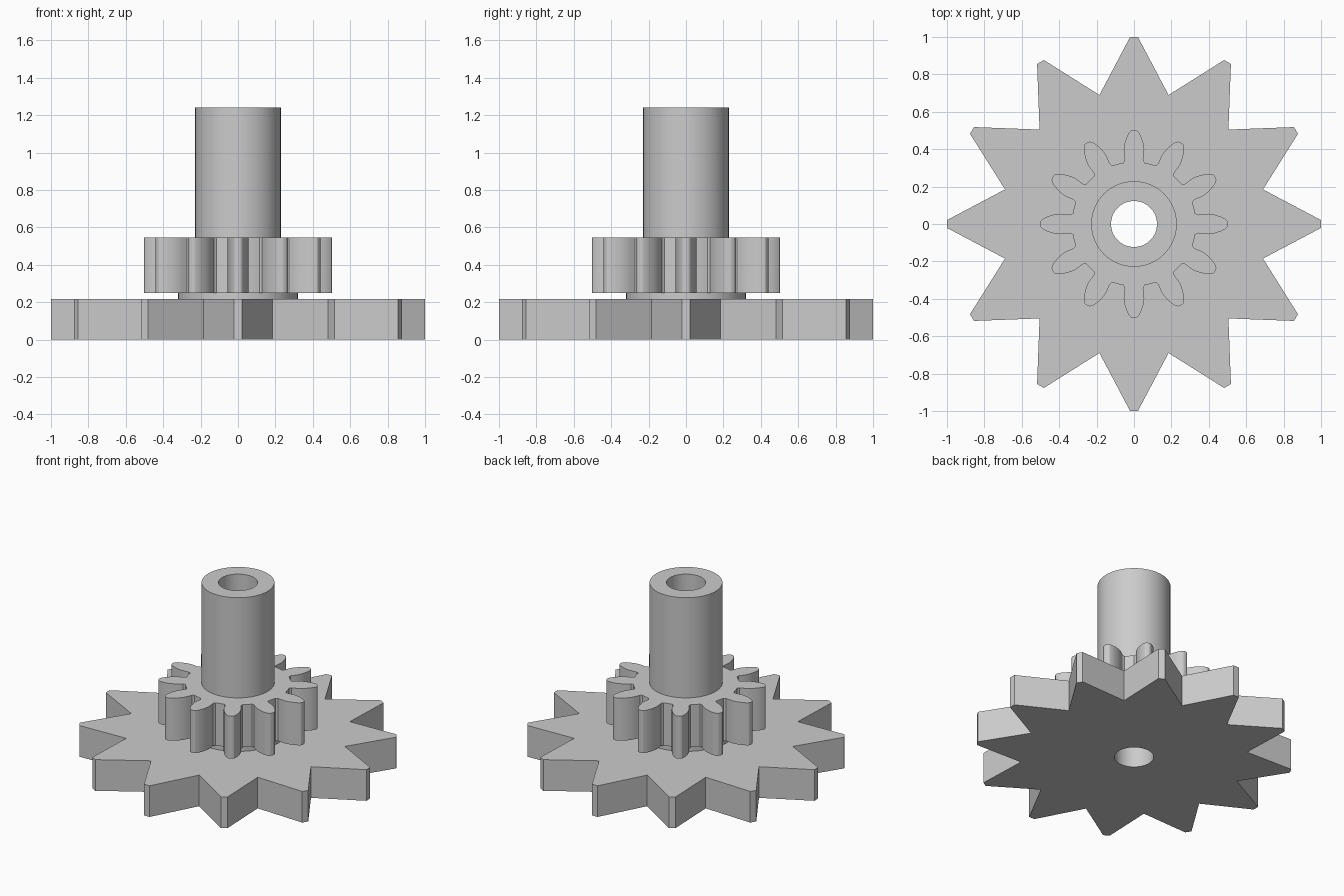
import bpy
import bmesh
from math import cos, sin, pi, atan2, hypot
from mathutils import Vector

cube = bpy.data.objects.get("Cube")
if cube:
    bpy.data.objects.remove(cube, do_unlink=True)

TEETH = 12
BORE = 0.123

grey = bpy.data.materials.new("plain_grey")
grey.use_nodes = True
grey.diffuse_color = (0.6, 0.6, 0.6, 1)
grey.node_tree.nodes["Principled BSDF"].inputs["Base Color"].default_value = (0.6, 0.6, 0.6, 1)


def circle(radius, count=64):
    return [(radius * cos(2 * pi * i / count), radius * sin(2 * pi * i / count))
            for i in range(count)]


def toothed(flank, root):
    """Repeat one symmetric tooth, given as (height, half width), around a circle."""
    half = [(hypot(h, w), atan2(w, h)) for h, w in flank]
    tooth = [(r, -a) for r, a in half] + [(r, a) for r, a in reversed(half)] + root
    return [(r * cos(a + 2 * pi * k / TEETH), r * sin(a + 2 * pi * k / TEETH))
            for k in range(TEETH) for r, a in tooth]


def bored_part(name, outline, bottom, top):
    """Extrude an outline with the central bore left open."""
    bm = bmesh.new()
    edges = []
    for loop in (outline, circle(BORE)):
        verts = [bm.verts.new((x, y, bottom)) for x, y in loop]
        edges += [bm.edges.new((v, verts[i - 1])) for i, v in enumerate(verts)]
    bmesh.ops.triangle_fill(bm, edges=edges, use_beauty=True)
    geom = bmesh.ops.extrude_face_region(bm, geom=bm.faces[:], use_keep_orig=True)["geom"]
    bmesh.ops.translate(bm, vec=Vector((0, 0, top - bottom)),
                        verts=[g for g in geom if isinstance(g, bmesh.types.BMVert)])
    bmesh.ops.recalc_face_normals(bm, faces=bm.faces[:])
    mesh = bpy.data.meshes.new(name)
    bm.to_mesh(mesh)
    bm.free()
    mesh.materials.append(grey)
    obj = bpy.data.objects.new(name, mesh)
    bpy.context.collection.objects.link(obj)
    bpy.ops.object.select_all(action='DESELECT')
    obj.select_set(True)
    bpy.context.view_layer.objects.active = obj
    bpy.ops.object.shade_smooth_by_angle(angle=pi / 9)


# Large wheel with pointed, slightly blunted teeth
star = toothed([(1.0, 0.021)], [(0.714, pi / TEETH)])
bored_part("star_wheel", star, 0, 0.216)

# Spacer collar under the small gear
bored_part("collar", circle(0.32), 0.216, 0.25)

# Small gear with rounded, slightly undercut teeth
flank = [(0.342, 0.049), (0.37, 0.053), (0.4, 0.055), (0.43, 0.05),
         (0.46, 0.041), (0.485, 0.029), (0.498, 0.018), (0.502, 0.008)]
valley = [(0.332, pi / TEETH + d) for d in (-0.09, -0.045, 0, 0.045, 0.09)]
bored_part("pinion", toothed(flank, valley), 0.25, 0.545)

# Hollow shaft
bored_part("shaft", circle(0.229), 0.545, 1.24)
